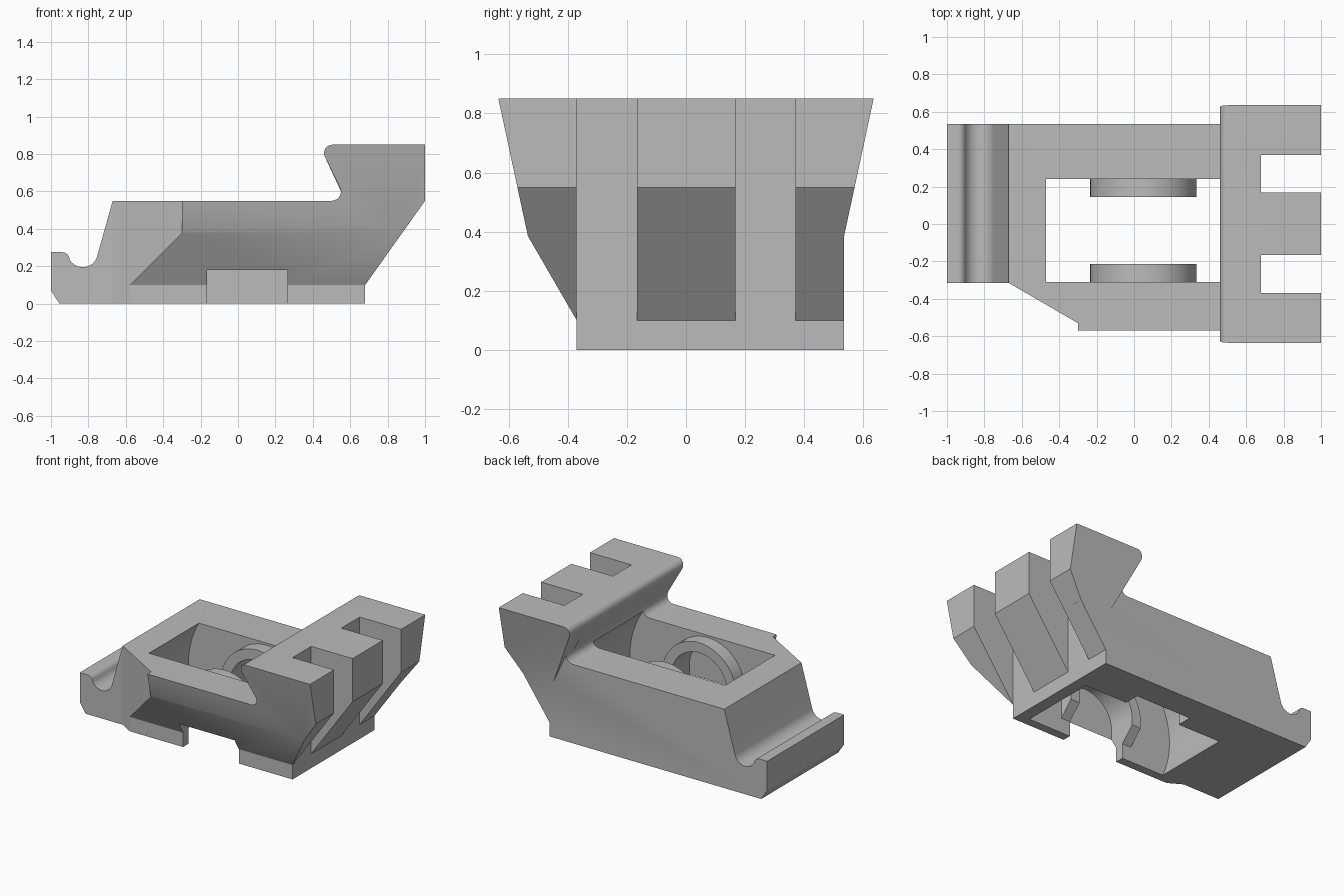
import bpy
import bmesh
from math import cos, sin, radians

cube = bpy.data.objects.get("Cube")
if cube:
    bpy.data.objects.remove(cube, do_unlink=True)

grey = bpy.data.materials.new("matte_grey")
grey.use_nodes = True
colour = (0.5, 0.5, 0.5, 1)
grey.diffuse_color = colour
grey.node_tree.nodes["Principled BSDF"].inputs["Base Color"].default_value = colour


def arc(cx, cz, r, start, end, n=10):
    angles = [radians(start + (end - start) * i / n) for i in range(n + 1)]
    return [(cx + r * cos(a), cz + r * sin(a)) for a in angles]


def prism(name, outline, place, near, far):
    """Sweep a 2D outline between two depths; place maps (u, v, depth) to xyz."""
    bm = bmesh.new()
    rings = [[bm.verts.new(place(u, v, d)) for u, v in outline] for d in (near, far)]
    bm.faces.new(rings[0])
    bm.faces.new(rings[1][::-1])
    n = len(outline)
    for i in range(n):
        j = (i + 1) % n
        bm.faces.new((rings[0][j], rings[0][i], rings[1][i], rings[1][j]))
    bmesh.ops.recalc_face_normals(bm, faces=bm.faces)
    mesh = bpy.data.meshes.new(name)
    bm.to_mesh(mesh)
    bm.free()
    mesh.materials.append(grey)
    obj = bpy.data.objects.new(name, mesh)
    bpy.context.collection.objects.link(obj)
    return obj


def along_x(y, z, d):
    return (d, y, z)


def along_y(x, z, d):
    return (x, d, z)


def along_z(x, y, d):
    return (x, y, d)


def combine(target, other, operation):
    mod = target.modifiers.new("combine", "BOOLEAN")
    mod.operation = operation
    mod.solver = "EXACT"
    mod.object = other
    bpy.context.view_layer.objects.active = target
    bpy.ops.object.modifier_apply(modifier=mod.name)
    bpy.data.objects.remove(other, do_unlink=True)


# Body: side profile with hooked block and grooved lip
hook_tip = arc(0.505, 0.805, 0.045, 90, 204)
neck = arc(0.5, 0.6, 0.05, 24, -90)
groove = arc(-0.83, 0.275, 0.08, -14, -150, 16)
lip = arc(-0.94, 0.235, 0.04, 30, 90)
profile = ([(-0.955, 0), (0.68, 0), (0.68, 0.1), (1, 0.55), (1, 0.85)]
           + hook_tip + neck + [(-0.67, 0.55)] + groove + lip
           + [(-1, 0.275), (-1, 0.07)])
body = prism("clamp_body", profile, along_y, -0.8, 0.535)

# Sloping front face
front_cut = prism("front_cutter", [(-1, -0.1), (-0.37, -0.1), (-0.37, 0.1),
                  (-0.535, 0.385), (-0.635, 0.85), (-0.667, 1), (-1, 1)],
                  along_x, -1.2, 1.2)
combine(body, front_cut, "DIFFERENCE")

# Narrowed lip end with oblique corner
corner_cut = prism("corner_cutter", [(-1.2, -0.315), (-0.67, -0.315),
                   (-0.3, -0.53), (-0.3, -1), (-1.2, -1)], along_z, -0.2, 1.2)
combine(body, corner_cut, "DIFFERENCE")


# Flared back side of the hooked block
def flared(x, z, d):
    return (x, d if d < 0.5 else 0.535 + (z - 0.385) * 0.215, z)


flare_outline = [(0.65, 0.385), (0.883, 0.385), (1, 0.55), (1, 0.85)] + hook_tip
flare = prism("flare", flare_outline, flared, 0.45, 0.6)
combine(body, flare, "UNION")

# Two slots in the block
for a, b in ((0.168, 0.37), (-0.37, -0.165)):
    slot = prism("slot_cutter", [(0.68, a), (1.2, a), (1.2, b), (0.68, b)],
                 along_z, -0.2, 1.2)
    combine(body, slot, "DIFFERENCE")

# Round pocket through the middle
pocket = prism("pocket_cutter", arc(0.05, 0.25, 0.6, 0, 357.5, 143),
               along_y, -0.31, 0.24)
combine(body, pocket, "DIFFERENCE")


# Arched collars on both pocket walls, with chamfered feet
def arch(r, foot):
    return [(0.05 + r, foot)] + arc(0.05, 0.25, r, 0, 180, 40) + [(0.05 - r, foot)]


for side in (-1, 1):
    def collar_place(x, z, d, side=side):
        foot = 0.2 - (d - 0.18)
        return (x, -0.035 + side * d, foot if z < 0.1 else z)

    collar = prism("collar", arch(0.285, 0), collar_place, 0.18, 0.3)
    combine(body, collar, "UNION")

# Arched recess through the collars, breaking out of the lower front
recess = prism("recess_cutter", arch(0.215, -0.2), along_y, -0.416, 0.346)
combine(body, recess, "DIFFERENCE")

bpy.ops.object.select_all(action="DESELECT")
body.select_set(True)
bpy.context.view_layer.objects.active = body
bpy.ops.object.shade_smooth_by_angle(angle=radians(25))
